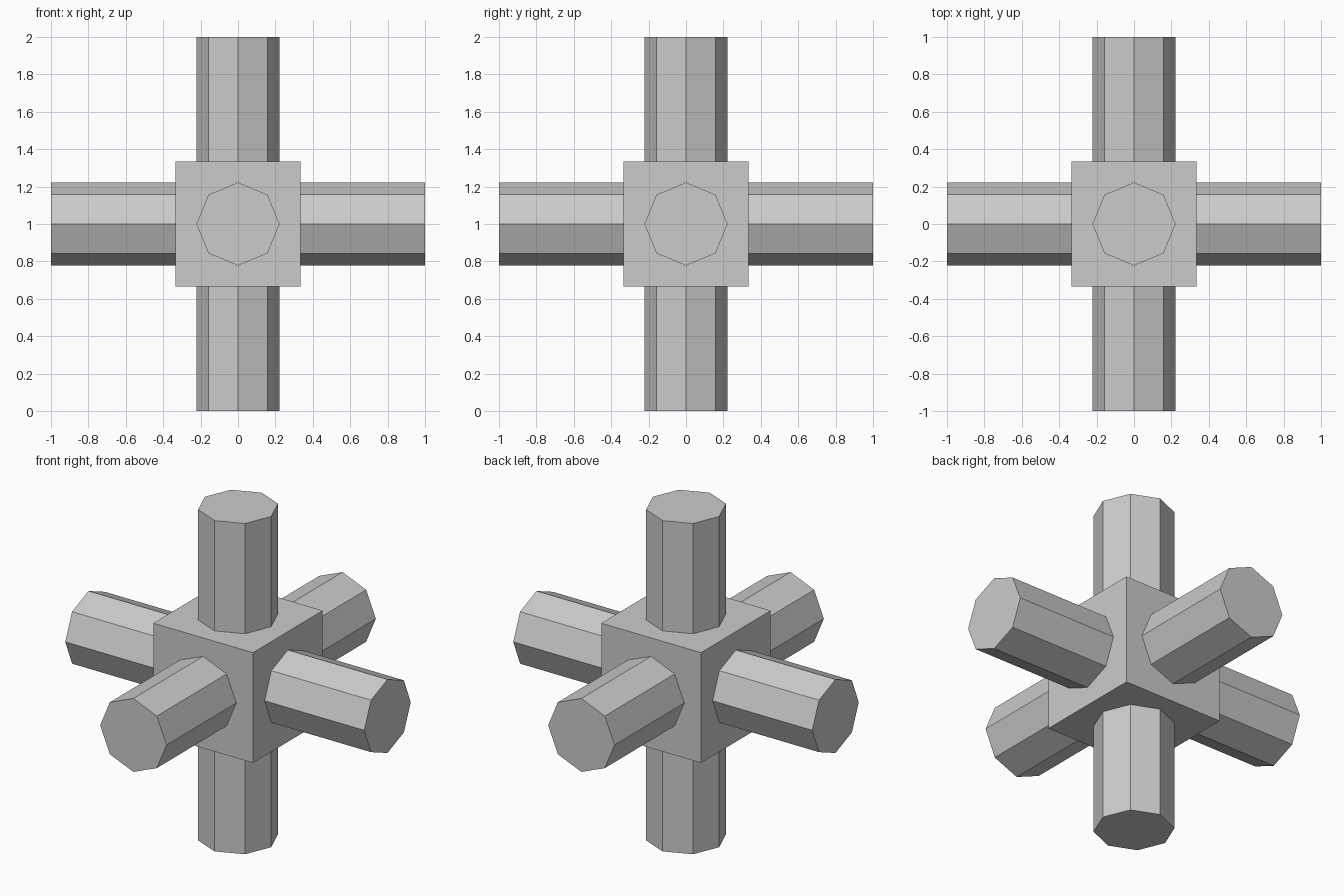
import bpy
from mathutils import Vector

if "Cube" in bpy.data.objects:
    bpy.data.objects.remove(bpy.data.objects["Cube"])

CENTER = Vector((0, 0, 1))
HUB = 1 / 3        # half size of the central cube
RADIUS = 2 / 9     # octagon corner radius
EMBED = 0.02       # how far each arm sinks into the hub

# Central cube
bpy.ops.mesh.primitive_cube_add(size=2 * HUB, location=CENTER)
bpy.context.object.name = "hub"


def arm(name, direction):
    """Octagonal arm from the hub face out to distance 1."""
    d = Vector(direction)
    start = HUB - EMBED
    bpy.ops.mesh.primitive_cylinder_add(
        vertices=8, radius=RADIUS, depth=1 - start,
        location=CENTER + d * (1 + start) / 2,
        rotation=Vector((0, 0, 1)).rotation_difference(d).to_euler()
        if d.z == 0 else (0, 0, 0))
    bpy.context.object.name = name


# Six arms, one per cube face
arm("right_arm", (1, 0, 0))
arm("left_arm", (-1, 0, 0))
arm("back_arm", (0, 1, 0))
arm("front_arm", (0, -1, 0))
arm("top_arm", (0, 0, 1))
arm("bottom_arm", (0, 0, -1))
